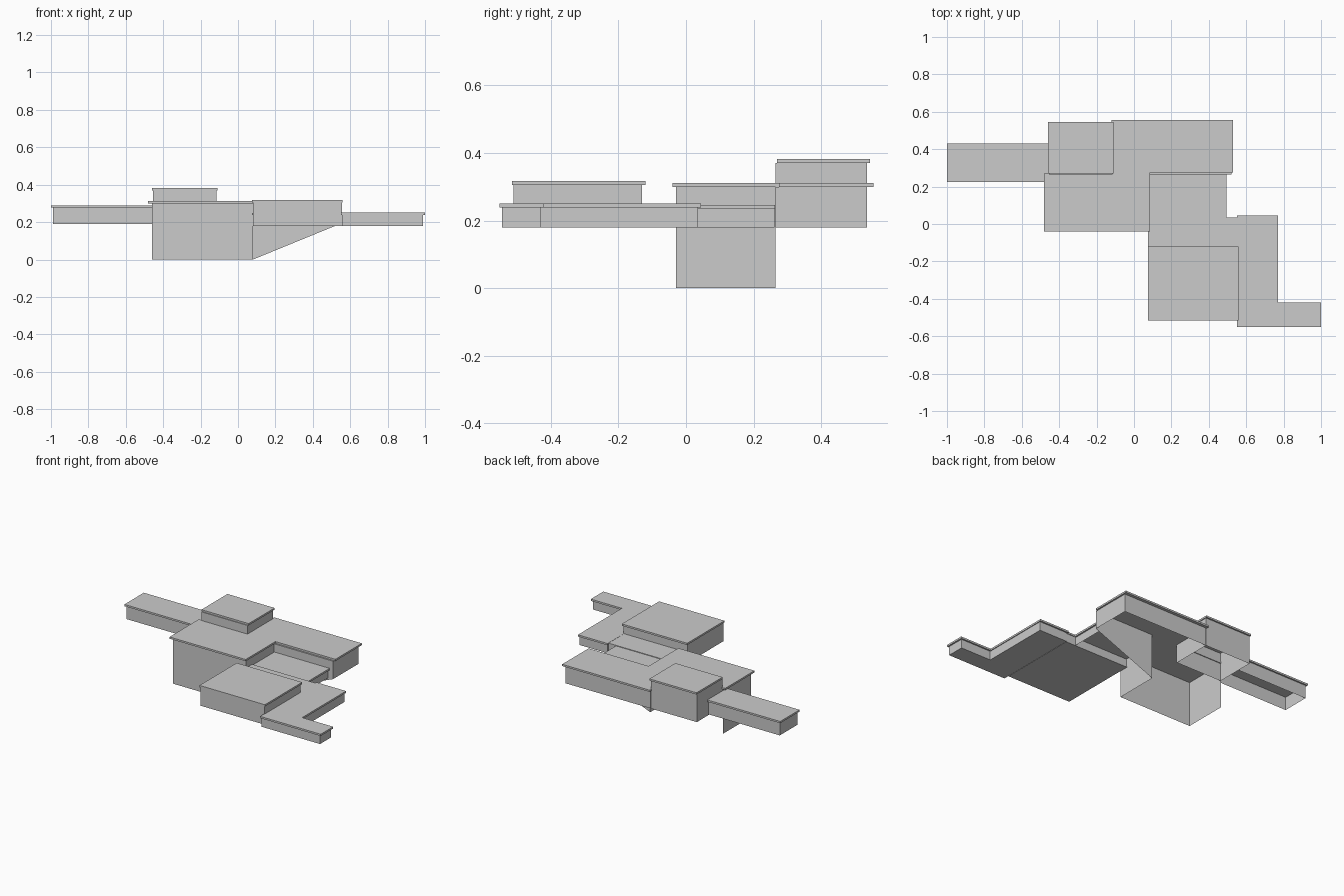
import bpy
import bmesh

cube = bpy.data.objects.get("Cube")
if cube:
    bpy.data.objects.remove(cube, do_unlink=True)

GREY = (0.6, 0.6, 0.6, 1.0)
grey = bpy.data.materials.new("light grey")
grey.use_nodes = True
grey.diffuse_color = GREY
grey.node_tree.nodes["Principled BSDF"].inputs["Base Color"].default_value = GREY

FLOOR = 0.18   # underside of the raised rooms
TRIM = 0.012   # thickness of a roof slab


def rect(x0, x1, y0, y1):
    return [(x0, y0), (x1, y0), (x1, y1), (x0, y1)]


def finish(name, bm):
    mesh = bpy.data.meshes.new(name)
    bm.to_mesh(mesh)
    bm.free()
    mesh.materials.append(grey)
    obj = bpy.data.objects.new(name, mesh)
    bpy.context.collection.objects.link(obj)
    return obj


def prism(name, outline, z0, z1, floor=False, top=True, closed=True):
    """Walls along a counter-clockwise outline, with optional floor and top."""
    bm = bmesh.new()
    low = [bm.verts.new((x, y, z0)) for x, y in outline]
    high = [bm.verts.new((x, y, z1)) for x, y in outline]
    n = len(outline)
    for i in range(n if closed else n - 1):
        j = (i + 1) % n
        bm.faces.new((low[i], low[j], high[j], high[i]))
    if floor:
        bm.faces.new(low[::-1])
    if top:
        bm.faces.new(high)
    return finish(name, bm)


def room(name, walls, roof, z0, z1, floor=False):
    """A hollow walled body with an overhanging roof slab ending at z1."""
    prism(name + "_walls", walls, z0, z1 - TRIM, floor)
    prism(name + "_roof", roof, z1 - TRIM, z1, floor=True)


# Main storey, two overlapping blocks in a stepped plan
main_walls = [(-0.46, -0.03), (0.08, -0.03), (0.08, 0.265), (0.52, 0.265),
              (0.52, 0.535), (-0.11, 0.535), (-0.11, 0.265), (-0.46, 0.265)]
main_roof = [(-0.48, -0.04), (0.085, -0.04), (0.085, 0.275), (0.53, 0.275),
             (0.53, 0.555), (-0.12, 0.555), (-0.12, 0.27), (-0.48, 0.27)]
room("main_storey", main_walls, main_roof, FLOOR, 0.312)

# Basement: three walls, open towards the hillside
prism("basement_walls", [(-0.46, 0.265), (-0.46, -0.03), (0.08, -0.03), (0.08, 0.265)],
      0, FLOOR, top=False, closed=False)

# Sloping retaining wall
bm = bmesh.new()
bm.faces.new([bm.verts.new((x, 0.265, z))
              for x, z in ((0.08, 0), (0.52, FLOOR), (0.08, FLOOR))])
finish("retaining_wall", bm)

# Raised corner tower and long side wing
room("corner_tower", rect(-0.455, -0.115, 0.265, 0.535),
     rect(-0.46, -0.11, 0.27, 0.545), FLOOR, 0.382)
room("side_wing", rect(-0.99, -0.46, 0.235, 0.42),
     rect(-1, -0.46, 0.225, 0.43), 0.19, 0.29)

# Front hall, its low link and the porch behind
room("front_hall", rect(0.08, 0.555, -0.51, -0.13),
     rect(0.075, 0.56, -0.515, -0.12), FLOOR, 0.317, floor=True)
room("low_link", rect(0.08, 0.555, -0.13, 0.03),
     rect(0.075, 0.555, -0.13, 0.035), FLOOR, 0.25, floor=True)
room("rear_porch", rect(0.085, 0.485, 0.03, 0.262),
     rect(0.085, 0.495, 0.035, 0.264), FLOOR, 0.246)

# Angled garage wing
garage_walls = [(0.557, -0.545), (0.99, -0.545), (0.99, -0.43),
                (0.765, -0.43), (0.765, 0.035), (0.557, 0.035)]
garage_roof = [(0.55, -0.552), (1, -0.552), (1, -0.42),
               (0.77, -0.42), (0.77, 0.045), (0.55, 0.045)]
room("garage_wing", garage_walls, garage_roof, FLOOR, 0.251, floor=True)
